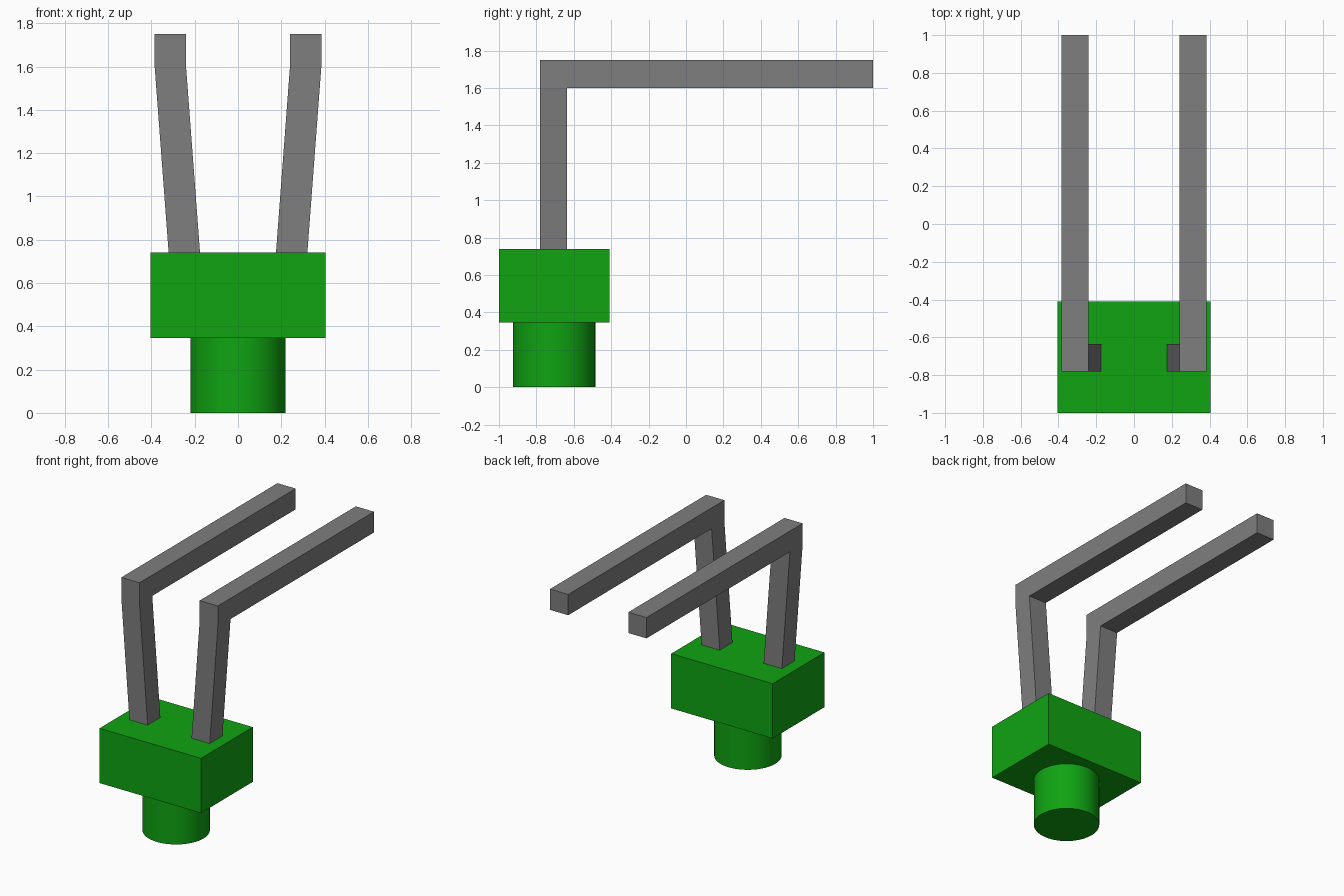
import bpy, bmesh, math
from mathutils import Vector

cube = bpy.data.objects.get("Cube")
if cube:
    bpy.data.objects.remove(cube, do_unlink=True)


def material(name, rgb):
    m = bpy.data.materials.new(name)
    m.use_nodes = True
    m.diffuse_color = (*rgb, 1)
    m.node_tree.nodes["Principled BSDF"].inputs["Base Color"].default_value = (*rgb, 1)
    return m


GREEN = material("green plastic", (0.005, 0.37, 0.006))
GREY = material("grey metal", (0.21, 0.21, 0.21))
CENTRE_Y = -0.705

# Rectangular housing
bpy.ops.mesh.primitive_cube_add(size=1, location=(0, CENTRE_Y, 0.5425))
body = bpy.context.object
body.name = "housing"
body.scale = (0.81, 0.59, 0.395)
bpy.ops.object.transform_apply(location=False, rotation=False, scale=True)
body.data.materials.append(GREEN)

# Round lens below the housing
bpy.ops.mesh.primitive_cylinder_add(vertices=64, radius=0.22, depth=0.346,
                                    location=(0, CENTRE_Y, 0.173))
lens = bpy.context.object
lens.name = "round_lens"
lens.data.materials.append(GREEN)
bpy.ops.object.shade_smooth_by_angle(angle=math.radians(30))

# Bent leads: splayed leg, square knee, long arm running back
W = 0.145
Y0 = -0.78
bm = bmesh.new()
foot = [bm.verts.new((x, y, 0.735)) for x, y in
        ((0.175, Y0), (0.175, Y0 + W), (0.175 + W, Y0 + W), (0.175 + W, Y0))]
end = bm.faces.new(foot)


def extrude(face, offset):
    """Extrude one face, remove the inner face and return the new end."""
    out = bmesh.ops.extrude_face_region(bm, geom=[face])["geom"]
    bmesh.ops.translate(bm, vec=Vector(offset),
                        verts=[g for g in out if isinstance(g, bmesh.types.BMVert)])
    if face.is_valid and face is not end:
        bm.faces.remove(face)
    return next(g for g in out if isinstance(g, bmesh.types.BMFace))


leg_top = extrude(end, (0.065, 0, 0.865))
extrude(leg_top, (0, 0, 0.15))
knee_back = next(f for f in bm.faces
                 if all(v.co.z > 1.59 and v.co.y > Y0 + 0.1 for v in f.verts))
extrude(knee_back, (0, 1.0 - (Y0 + W), 0))
bmesh.ops.recalc_face_normals(bm, faces=bm.faces[:])
mesh = bpy.data.meshes.new("leads")
bm.to_mesh(mesh)
bm.free()
leads = bpy.data.objects.new("bent_leads", mesh)
bpy.context.collection.objects.link(leads)
mesh.materials.append(GREY)
leads.modifiers.new("mirror", 'MIRROR').use_axis[0] = True
